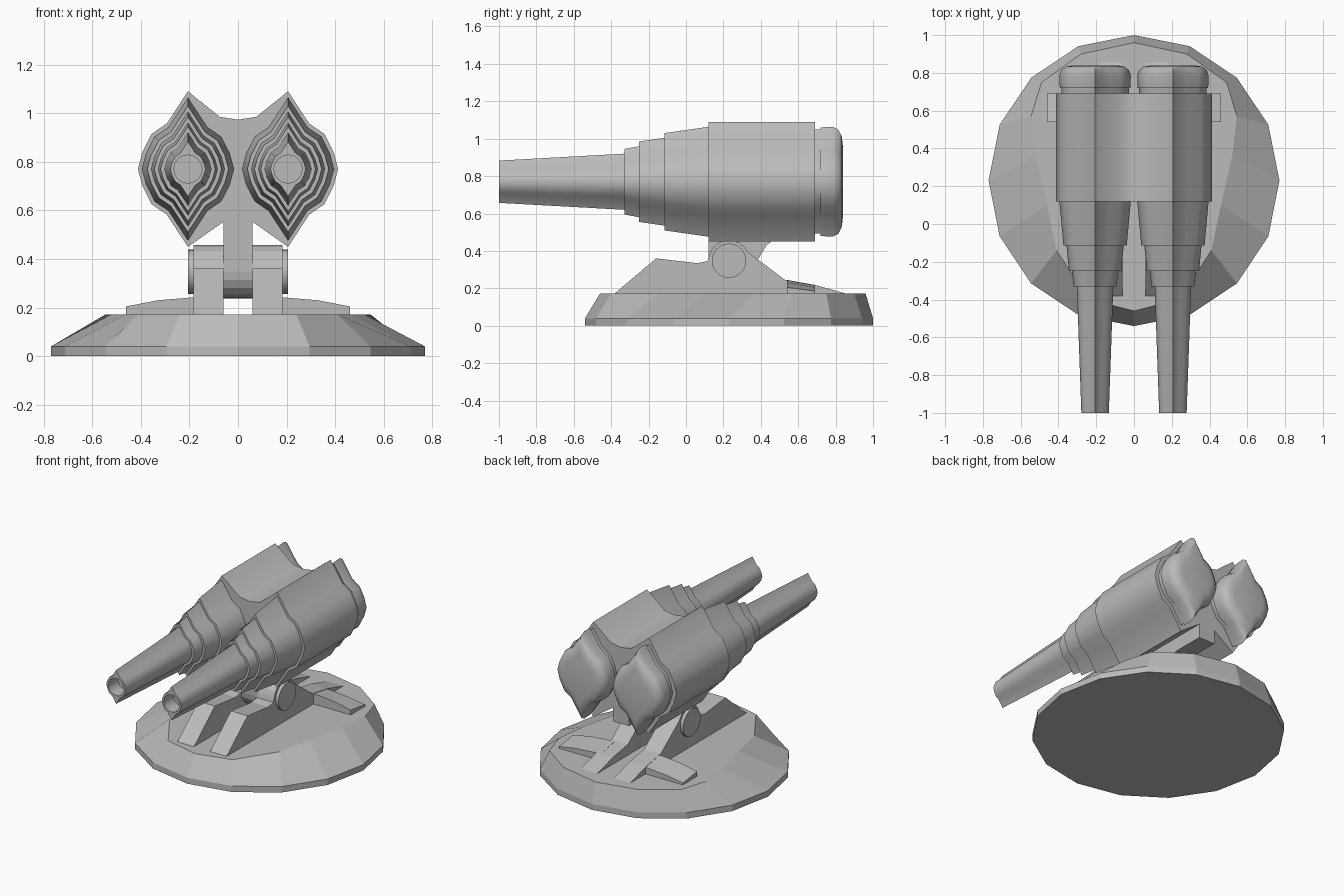
import bpy, bmesh, math

cube = bpy.data.objects.get("Cube")
if cube:
    bpy.data.objects.remove(cube)

grey = bpy.data.materials.new("light_grey")
grey.use_nodes = True
COLOUR = (0.5, 0.5, 0.5, 1)
grey.diffuse_color = COLOUR
grey.node_tree.nodes["Principled BSDF"].inputs["Base Color"].default_value = COLOUR


def loft(name, rings, smooth=None):
    """Skin equal-length rings of points and cap both ends."""
    bm = bmesh.new()
    loops = [[bm.verts.new(p) for p in ring] for ring in rings]
    n = len(loops[0])
    for a, b in zip(loops, loops[1:]):
        for i in range(n):
            j = (i + 1) % n
            bm.faces.new((a[i], a[j], b[j], b[i]))
    bm.faces.new(loops[0])
    bm.faces.new(loops[-1])
    bmesh.ops.recalc_face_normals(bm, faces=bm.faces)
    mesh = bpy.data.meshes.new(name)
    bm.to_mesh(mesh)
    bm.free()
    mesh.materials.append(grey)
    ob = bpy.data.objects.new(name, mesh)
    bpy.context.collection.objects.link(ob)
    if smooth:
        bpy.ops.object.select_all(action='DESELECT')
        ob.select_set(True)
        bpy.context.view_layer.objects.active = ob
        bpy.ops.object.shade_smooth_by_angle(angle=math.radians(smooth))
    return ob


def side_prism(name, profile, x0, x1):
    """Extrude a (y, z) profile between two x positions."""
    return loft(name, [[(x, y, z) for y, z in profile] for x in (x0, x1)])


# Base: sixteen-sided rim rising to a narrower, uneven deck
BASE_Y = 0.23
angles = [math.pi / 2 - i * math.tau / 16 for i in range(16)]
rim = [(0.77 * math.cos(a), BASE_Y + 0.77 * math.sin(a)) for a in angles]
deck_half = [(0.28, 0.9), (0.49, 0.75), (0.545, 0.57), (0.52, 0.36),
             (0.46, 0.1), (0.41, -0.14), (0.24, -0.4)]
deck = [(0, 0.96)] + deck_half + [(0, -0.46)] + [(-x, y) for x, y in reversed(deck_half)]
loft("base", [[(x, y, z) for x, y in ring]
              for ring, z in ((rim, 0), (rim, 0.04), (deck, 0.172))])

# Cusped cross-section shared by the barrels and the housing
CENTRE_X, CENTRE_Z = 0.206, 0.77
quarter = [(0, 0.32), (0.087, 0.187), (0.149, 0.145), (0.187, 0.07)]
right_half = quarter + [(0.206, 0)] + [(x, -z) for x, z in reversed(quarter)]
section = right_half + [(-x, z) for x, z in reversed(right_half[1:-1])]

# Stages as (start y, end y, start half height, end half height)
STAGES = [(-1.0, -0.33, 0.113, 0.15), (-0.33, -0.25, 0.175, 0.19),
          (-0.25, -0.115, 0.215, 0.235), (-0.115, 0.13, 0.26, 0.295),
          (0.13, 0.72, 0.278, 0.278)]
CAP = [(0.72, 0.29), (0.785, 0.294), (0.815, 0.278), (0.833, 0.24), (0.84, 0.18)]


def barrel(name, cx):
    def ring(y, half):
        k = half / 0.32
        return [(cx + x * k, y, CENTRE_Z + z * k) for x, z in section]

    def bore(y):
        return [(cx + 0.058 * math.sin(i * math.tau / 16), y,
                 CENTRE_Z + 0.058 * math.cos(i * math.tau / 16)) for i in range(16)]

    rings = [bore(-0.9), bore(-1.0)]
    for y0, y1, h0, h1 in STAGES:
        rings += [ring(y0, h0), ring(y1, h1)]
    rings += [ring(y, h) for y, h in CAP]
    loft(name, rings, smooth=35)


# Housing joining both barrels
outer = [(CENTRE_X + x, CENTRE_Z + z) for x, z in right_half]
half = [(0.075, 0.985)] + outer + [(0.06, 0.553)]
housing = [(0, 0.973)] + half + [(-x, z) for x, z in reversed(half)]
loft("housing", [[(x, y, z) for x, z in housing] for y in (0.12, 0.69)], smooth=35)


def arc(radius, start, end, steps):
    """Points around the pivot in the (y, z) plane."""
    span = [math.radians(start + (end - start) * i / steps) for i in range(steps + 1)]
    return [(PIVOT[0] + radius * math.cos(a), PIVOT[1] + radius * math.sin(a)) for a in span]


# Central stem hanging from the housing to the pivot
PIVOT = (0.23, 0.348)
stem = [(0.12, 0.6), (0.12, 0.45)] + arc(0.11, 180, 330, 8) + [
    (0.37, 0.33), (0.43, 0.43), (0.47, 0.46), (0.69, 0.46), (0.69, 0.6)]
side_prism("stem", stem, -0.06, 0.06)

# Support bracket with a rounded eye and a long tail
bracket = [(-0.39, 0.165), (-0.16, 0.36), (0.06, 0.335), (0.115, 0.345)] + \
    arc(0.11, 165, 25, 8) + [(0.53, 0.245), (0.69, 0.218), (0.88, 0.165)]

for side, s in (("left", 1), ("right", -1)):
    barrel(side + "_barrel", s * CENTRE_X)
    side_prism(side + "_bracket", bracket, s * 0.06, s * 0.183)
    # Low outrigger arm sloping down and outwards
    loft(side + "_outrigger", [
        [(s * x, 0.54, 0.165), (s * x, 0.69, 0.165), (s * x, 0.69, back), (s * x, 0.54, front)]
        for x, front, back in ((0.15, 0.245, 0.218), (0.33, 0.23, 0.205), (0.46, 0.205, 0.185))])

# Pivot pin through brackets and stem
pin = arc(0.092, 0, 345, 23)
loft("pivot_pin", [[(x, y, z) for y, z in pin] for x in (-0.205, 0.205)], smooth=35)
